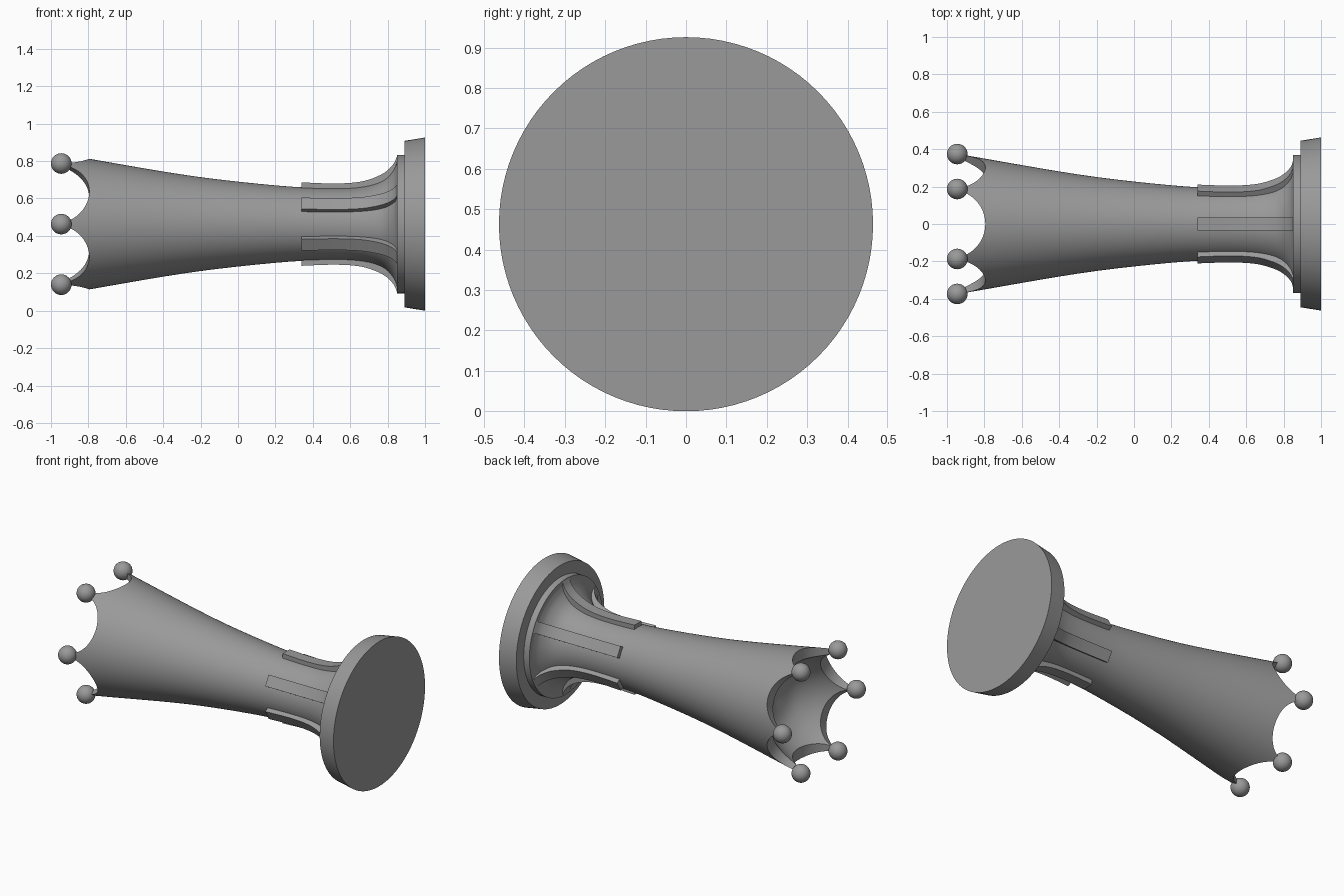
import bpy, bmesh, math
from mathutils import Matrix, Vector

if "Cube" in bpy.data.objects:
    bpy.data.objects.remove(bpy.data.objects["Cube"])

H = 0.463      # height of the horizontal axis
SEG = 96

grey = bpy.data.materials.new("plain grey")
grey.diffuse_color = (0.32, 0.32, 0.32, 1)
grey.use_nodes = True
grey.node_tree.nodes["Principled BSDF"].inputs["Base Color"].default_value = grey.diffuse_color


def finish(name, bm):
    bmesh.ops.recalc_face_normals(bm, faces=bm.faces)
    me = bpy.data.meshes.new(name)
    bm.to_mesh(me)
    bm.free()
    me.materials.append(grey)
    ob = bpy.data.objects.new(name, me)
    bpy.context.collection.objects.link(ob)
    return ob


def smooth(ob):
    bpy.ops.object.select_all(action='DESELECT')
    ob.select_set(True)
    bpy.context.view_layer.objects.active = ob
    bpy.ops.object.shade_smooth_by_angle(angle=math.radians(30))


def curve(points, steps=4):
    """Smooth open curve through the given points (Catmull-Rom)."""
    p = [Vector(q) for q in points]
    p = [2 * p[0] - p[1]] + p + [2 * p[-1] - p[-2]]
    out = []
    for a, b, c, d in zip(p, p[1:], p[2:], p[3:]):
        for i in range(steps):
            t = i / steps
            out.append(0.5 * (2 * b + (c - a) * t + (2 * a - 5 * b + 4 * c - d) * t * t
                              + (3 * b - a - 3 * c + d) * t ** 3))
    return out + [p[-2]]


def lathe(name, profile):
    """Solid of revolution about the x axis; profile is (x, radius)."""
    bm = bmesh.new()
    rings = []
    for x, r in profile:
        if r < 1e-5:
            rings.append([bm.verts.new((x, 0, H))] * SEG)
        else:
            rings.append([bm.verts.new((x, r * math.cos(a), H + r * math.sin(a)))
                          for a in (2 * math.pi * i / SEG for i in range(SEG))])
    for r0, r1 in zip(rings, rings[1:]):
        for i in range(SEG):
            j = (i + 1) % SEG
            loop = list(dict.fromkeys((r0[i], r0[j], r1[j], r1[i])))
            if len(loop) > 2:
                bm.faces.new(loop)
    return finish(name, bm)


# Round foot and the step above it
smooth(lathe("foot", [(0.89, 0), (0.89, 0.445), (1, 0.463), (1, 0)]))
smooth(lathe("foot_step", [(0.85, 0), (0.85, 0.37), (0.9, 0.37), (0.9, 0)]))

# Flared body with a hollow bowl in the crown end
outer = curve([(-0.95, 0.376), (-0.8, 0.35), (-0.6, 0.315), (-0.4, 0.281), (-0.2, 0.251),
               (0, 0.227), (0.2, 0.207), (0.34, 0.197), (0.5, 0.193), (0.62, 0.196),
               (0.72, 0.212), (0.79, 0.243), (0.835, 0.295), (0.852, 0.345)])
bowl = curve([(-0.63, 0), (-0.66, 0.13), (-0.72, 0.215), (-0.8, 0.28), (-0.88, 0.325),
              (-0.95, 0.358)])
body = lathe("body", bowl + outer + [Vector((0.86, 0.345)), Vector((0.86, 0))])

# Scalloped rim: three round cutters across the axis
for k in range(3):
    bm = bmesh.new()
    turn = Matrix.Rotation(math.radians(60 * k), 4, 'X')
    bmesh.ops.create_cone(bm, cap_ends=True, segments=96, radius1=0.182, radius2=0.182,
                          depth=1.2, matrix=Matrix.Translation((-0.977, 0, H)) @ turn)
    cutter = finish("rim_cutter", bm)
    cutter.hide_render = True
    bpy.context.view_layer.objects.active = body
    mod = body.modifiers.new("scallop", 'BOOLEAN')
    mod.operation = 'DIFFERENCE'
    mod.solver = 'EXACT'
    mod.object = cutter
    bpy.ops.object.modifier_apply(modifier=mod.name)
    bpy.data.objects.remove(cutter)
smooth(body)

# Balls on the crown points
for k in range(6):
    a = math.radians(60 * k)
    bm = bmesh.new()
    bmesh.ops.create_uvsphere(bm, u_segments=32, v_segments=16, radius=0.055)
    bmesh.ops.translate(bm, verts=bm.verts, vec=(-0.945, 0.374 * math.cos(a),
                                                 H + 0.374 * math.sin(a)))
    smooth(finish("crown_ball", bm))

# Six curved ribs around the neck
rib_top = curve([(0.34, 0.223), (0.5, 0.217), (0.62, 0.222), (0.7, 0.238),
                 (0.78, 0.273), (0.83, 0.32), (0.852, 0.367)])
rib_side = [Vector((0.34, 0.17))] + rib_top + [Vector((0.87, 0.367)), Vector((0.87, 0.17))]
for k in range(6):
    bm = bmesh.new()
    face = bm.faces.new([bm.verts.new((x, -0.035, r)) for x, r in rib_side])
    ext = bmesh.ops.extrude_face_region(bm, geom=[face])
    bmesh.ops.translate(bm, vec=(0, 0.07, 0),
                        verts=[v for v in ext["geom"] if isinstance(v, bmesh.types.BMVert)])
    bm.transform(Matrix.Translation((0, 0, H)) @ Matrix.Rotation(math.radians(60 * k), 4, 'X'))
    smooth(finish("neck_rib", bm))
